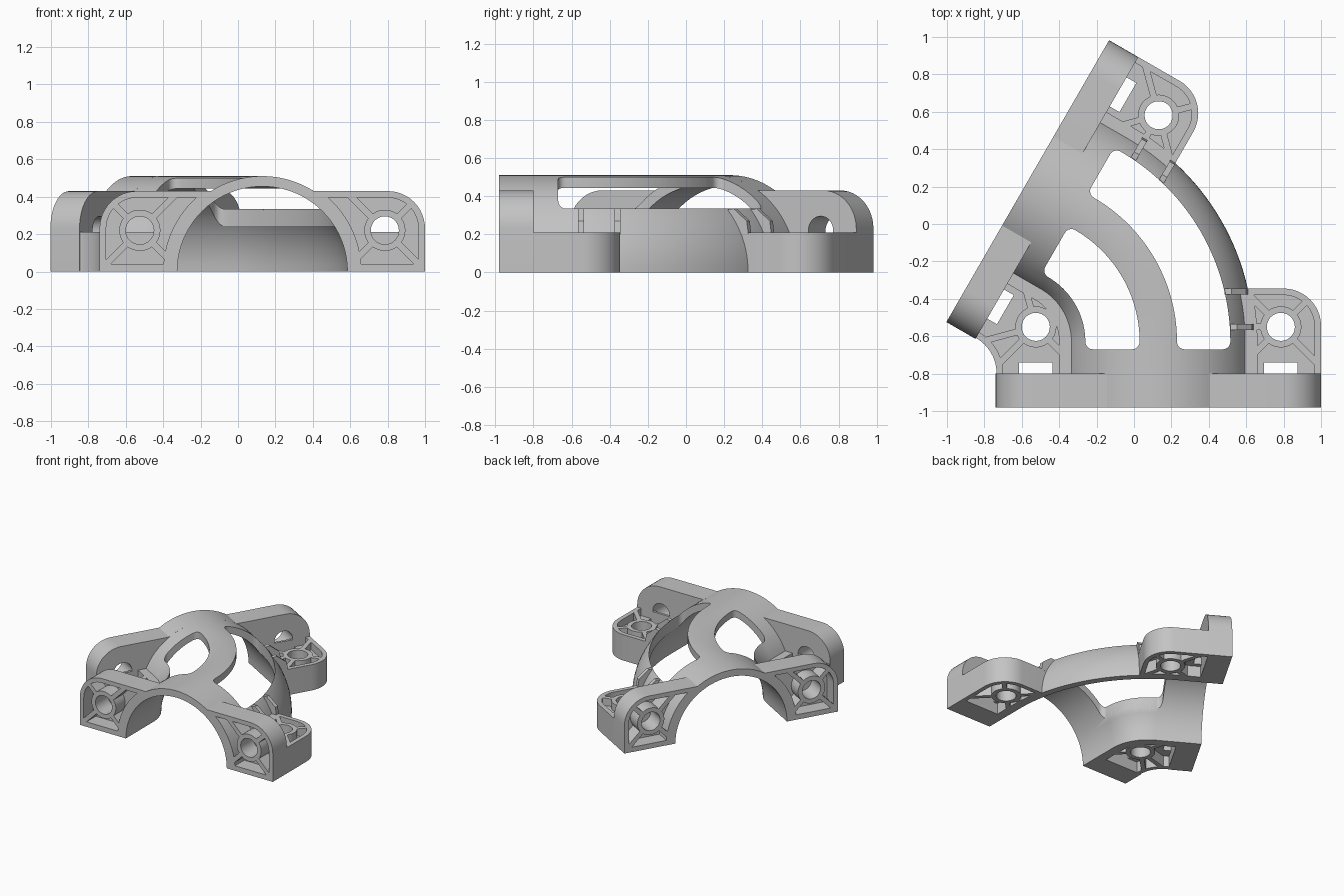
import bpy, bmesh, math
from mathutils import Matrix, Vector

if "Cube" in bpy.data.objects:
    bpy.data.objects.remove(bpy.data.objects["Cube"])

GREY = bpy.data.materials.new("light grey plastic")
GREY.diffuse_color = (0.55, 0.55, 0.55, 1)
GREY.use_nodes = True
GREY.node_tree.nodes["Principled BSDF"].inputs["Base Color"].default_value = GREY.diffuse_color

# Elbow: straight lead, 60 degree bend, straight lead
CX, FACE, LEAD, BEND = 0.13, -0.98, 0.35, 0.79
R_OUT, R_IN, PHI = 0.51, 0.455, math.pi / 3
BX, BY = CX - BEND, FACE + LEAD
ARC = BEND * PHI
TOTAL = 2 * LEAD + ARC

# Mirror across the elbow's bisecting plane
PIV = Vector((BX - LEAD * math.sqrt(3), FACE, 0))
REFLECT = Matrix(((math.cos(PHI), math.sin(PHI), 0, 0),
                  (math.sin(PHI), -math.cos(PHI), 0, 0),
                  (0, 0, 1, 0), (0, 0, 0, 1)))
MIRROR = Matrix.Translation(PIV) @ REFLECT @ Matrix.Translation(-PIV)


def path(t, o):
    """Plan position at distance t along the elbow, o outward of its axis."""
    if t < LEAD:
        return (CX + o, FACE + t)
    a = min((t - LEAD) / BEND, PHI)
    e = max(0, t - LEAD - ARC)
    return (BX + (BEND + o) * math.cos(a) - e * math.sin(a),
            BY + (BEND + o) * math.sin(a) + e * math.cos(a))


def along(t0, t1, o, n=24):
    return [path(t0 + (t1 - t0) * i / n, o) for i in range(n + 1)]


def arc(cx, cy, r, a0, a1, n=12):
    return [(cx + r * math.cos(math.radians(a0 + (a1 - a0) * i / n)),
             cy + r * math.sin(math.radians(a0 + (a1 - a0) * i / n))) for i in range(n + 1)]


def finish(name, bm):
    bmesh.ops.recalc_face_normals(bm, faces=bm.faces)
    me = bpy.data.meshes.new(name)
    bm.to_mesh(me)
    bm.free()
    me.materials.append(GREY)
    ob = bpy.data.objects.new(name, me)
    bpy.context.collection.objects.link(ob)
    return ob


def prism(name, pts, lo, hi, axis="z"):
    bm = bmesh.new()
    rings = []
    for h in (lo, hi):
        rings.append([bm.verts.new((a, b, h) if axis == "z" else (a, h, b)) for a, b in pts])
    n = len(pts)
    for i in range(n):
        j = (i + 1) % n
        bm.faces.new((rings[0][i], rings[0][j], rings[1][j], rings[1][i]))
    bm.faces.new(rings[0])
    bm.faces.new(rings[1])
    return finish(name, bm)


def cut(ob, cutters):
    bpy.context.view_layer.objects.active = ob
    for c in cutters:
        m = ob.modifiers.new("cut", "BOOLEAN")
        m.operation, m.solver, m.object = "DIFFERENCE", "EXACT", c
        bpy.ops.object.modifier_apply(modifier=m.name)
        bpy.data.objects.remove(c)


def mirrored(ob, name):
    me = ob.data.copy()
    me.transform(MIRROR)
    me.flip_normals()
    new = bpy.data.objects.new(name, me)
    bpy.context.collection.objects.link(new)
    return new


def pocket(outline, c, angles, lo, hi, axis):
    """Pocket cutter that leaves a round boss and spoke ribs standing."""
    p = prism("pocket_cutter", outline, lo, hi, axis)
    keep = [prism("boss_core", arc(*c, 0.11, 0, 351, 39), lo - 0.1, hi + 0.1, axis)]
    for a in angles:
        d = Vector((math.cos(math.radians(a)), math.sin(math.radians(a))))
        s = Vector((-d.y, d.x)) * 0.0175
        o = Vector(c)
        far, near = o + d * 0.6, o + d * 0.05
        keep.append(prism("rib_core", [tuple(v) for v in (near - s, far - s, far + s, near + s)],
                          lo - 0.1, hi + 0.1, axis))
    cut(p, keep)
    return p


def hole(c, lo, hi, axis):
    return prism("hole_cutter", arc(*c, 0.075, 0, 348.75, 31), lo, hi, axis)


# Elbow shell: half-pipe swept along the path
bm = bmesh.new()
N = 40
prof = arc(0, 0, R_OUT, 0, 180, N) + arc(0, 0, R_IN, 180, 0, N)
T0 = 0.175
stations = [T0] + [LEAD + ARC * i / 28 for i in range(29)] + [TOTAL - T0]
rings = [[bm.verts.new((*path(t, o), z)) for o, z in prof] for t in stations]
for r0, r1 in zip(rings, rings[1:]):
    for i in range(len(prof)):
        j = (i + 1) % len(prof)
        bm.faces.new((r0[i], r0[j], r1[j], r1[i]))
for r in (rings[0], rings[-1]):
    for i in range(N):
        bm.faces.new((r[i], r[i + 1], r[2 * N - i], r[2 * N + 1 - i]))
shell = finish("elbow_shell", bm)

# Two windows either side of the central strap
windows = []
for a, b in ((0.1, 0.385), (-0.39, -0.1)):
    t0, t1, r = 0.31, TOTAL - 0.31, 0.04
    to = arc(t0 + r, b - r, r, 180, 90, 5)
    to += [(t0 + r + (t1 - t0 - 2 * r) * i / 28, b) for i in range(1, 28)]
    to += arc(t1 - r, b - r, r, 90, 0, 5) + arc(t1 - r, a + r, r, 0, -90, 5)
    to += [(t1 - r - (t1 - t0 - 2 * r) * i / 28, a) for i in range(1, 28)]
    to += arc(t0 + r, a + r, r, -90, -180, 5)
    windows.append(prism("window_cutter", [path(t, o) for t, o in to], 0.1, 0.8))
cut(shell, windows)

# End flange: arch with two upright ears
EAR = 0.43
ang = math.degrees(math.asin(EAR / R_OUT))
outline = [(0.87, 0)] + arc(0.67, 0.23, 0.2, 0, 90) + arc(0, 0, R_OUT, ang, 180 - ang, 24)
outline += arc(-0.67, 0.23, 0.2, 90, 180) + [(-0.87, 0)] + arc(0, 0, R_IN, 180, 0, N)
flange = prism("end_flange", [(CX + u, z) for u, z in outline], FACE, -0.8, "y")
tools = []
lo_a, hi_a = math.degrees(math.asin(0.04 / 0.53)), math.degrees(math.asin(0.395 / 0.53))
for s in (1, -1):
    pk = [(0.835, 0.04)] + arc(0.67, 0.23, 0.165, 0, 90) + arc(0, 0, 0.53, hi_a, lo_a)
    c = (CX + s * 0.655, 0.22)
    tools.append(pocket([(CX + s * u, z) for u, z in pk], c, (45, 135, 225, 315),
                        FACE - 0.05, FACE + 0.12, "y"))
    tools.append(hole(c, -1.2, -0.6, "y"))
cut(flange, tools)

# Outer foot: flat lug beside the elbow, pocketed above and below
TOP, JOIN = 0.21, -0.82
t_end = LEAD + BEND * math.asin(0.285 / (BEND + 0.462))
foot = prism("outer_foot", [(1, JOIN)] + arc(0.8, -0.545, 0.2, 0, 90)
             + along(t_end, 0.16, 0.462, 10), 0, TOP)
c = (0.785, -0.55)
t_in = LEAD + BEND * math.asin(0.25 / (BEND + 0.53))
rim = [(0.965, -0.8)] + arc(0.8, -0.545, 0.165, 0, 90) + along(t_in, 0.18, 0.53, 10)
spokes = (45, 135, 180, 225, 315)


def slot(x):
    return prism("slot_cutter", [(x - 0.09, -0.8), (x + 0.09, -0.8),
                                 (x + 0.09, -0.74), (x - 0.09, -0.74)], -0.1, 0.4)


cut(foot, [pocket(rim, c, spokes, 0.15, 0.3, "z"), pocket(rim, c, spokes, -0.1, 0.09, "z"),
           hole(c, -0.2, 0.4, "z"), slot(0.785)])

# Small gussets tying the foot to the elbow
gussets = []
for i, (y, dx) in enumerate(((-0.55, 0), (-0.36, -0.03))):
    pts = [(0.44, 0.2), (0.385, 0.33), (0.42, 0.335), (0.50, 0.27), (0.51, 0.2)]
    gussets.append(prism(f"gusset_{i + 1}", [(CX + dx + o, z) for o, z in pts],
                         y - 0.016, y + 0.016, "y"))

# Inner foot: shared lug inside the bend with a scooped outer edge
sx = PIV.x + 0.18 * math.sqrt(3)


def corner(x, y):
    v = MIRROR @ Vector((x, y, 0))
    return (v.x, v.y)


inner = prism("inner_foot", [(-0.74, JOIN)] + along(0.16, TOTAL - 0.16, -0.462)
              + [corner(-0.74, JOIN)] + arc(sx, -0.8, 0.22, 60, 0), 0, TOP)
c = (-0.525, -0.55)
rim = along(0.18, TOTAL - 0.18, -0.53) + arc(sx, -0.8, 0.255, 60, 0)
spokes = (30, 105, 195, 225, 315)
slot_a = slot(-0.525)
slot_b = mirrored(slot_a, "slot_cutter_mirror")
cut(inner, [pocket(rim, c, spokes, 0.15, 0.3, "z"), pocket(rim, c, spokes, -0.1, 0.09, "z"),
            hole(c, -0.2, 0.4, "z"), slot_a, slot_b])

# Matching flange, foot and gussets on the other end
for ob in [flange, foot] + gussets:
    mirrored(ob, ob.name + "_far")

for ob in bpy.context.scene.objects:
    bpy.ops.object.select_all(action="DESELECT")
    ob.select_set(True)
    bpy.context.view_layer.objects.active = ob
    bpy.ops.object.shade_smooth_by_angle(angle=math.radians(30))
